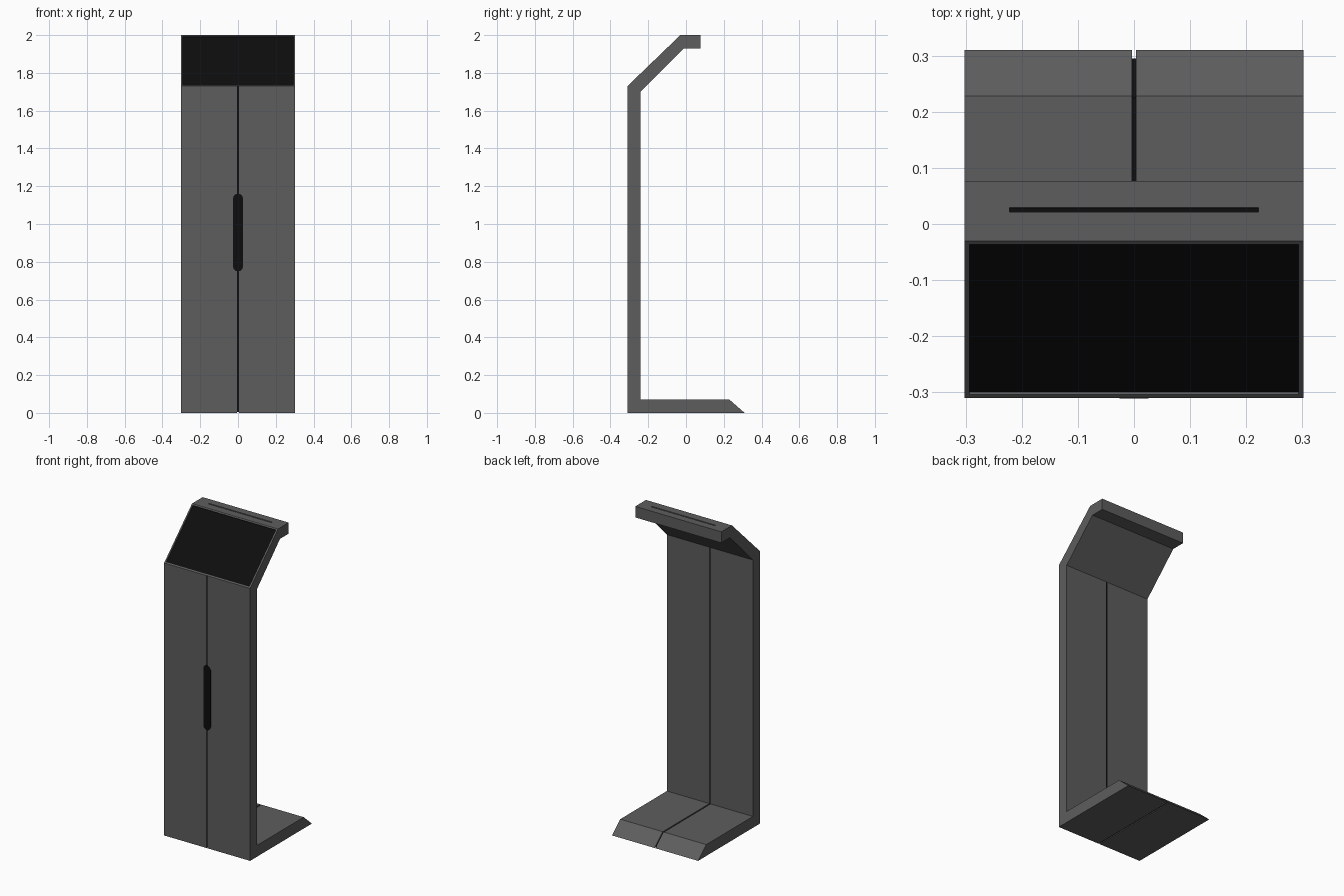
import bpy, bmesh, math
from mathutils import Vector

cube = bpy.data.objects.get("Cube")
if cube:
    bpy.data.objects.remove(cube, do_unlink=True)


def material(name, value):
    m = bpy.data.materials.new(name)
    m.use_nodes = True
    color = (value, value, value, 1)
    m.diffuse_color = color
    m.node_tree.nodes["Principled BSDF"].inputs["Base Color"].default_value = color
    return m


GREY = material("dark grey metal", 0.11)
BLACK = material("black", 0.004)
HALF = 0.302   # half width of the stand
SEAM = 0.004   # half width of the centre seam


def prism(points, direction):
    """Closed bmesh made by sweeping a flat outline along a vector."""
    bm = bmesh.new()
    face = bm.faces.new([bm.verts.new(p) for p in points])
    swept = bmesh.ops.extrude_face_region(bm, geom=[face])["geom"]
    verts = [g for g in swept if isinstance(g, bmesh.types.BMVert)]
    bmesh.ops.translate(bm, verts=verts, vec=direction)
    bmesh.ops.recalc_face_normals(bm, faces=bm.faces)
    return bm


def side_prism(outline, x0, x1):
    return prism([(x0, y, z) for y, z in outline], (x1 - x0, 0, 0))


def finish(bm, name, *materials):
    mesh = bpy.data.meshes.new(name)
    bm.to_mesh(mesh)
    bm.free()
    for m in materials:
        mesh.materials.append(m)
    obj = bpy.data.objects.new(name, mesh)
    bpy.context.collection.objects.link(obj)
    return obj


def facing(bm, direction):
    return max(bm.faces, key=lambda f: f.normal.dot(Vector(direction).normalized()))


def sink(bm, face, depth):
    """Push a face inward and paint its floor black."""
    bmesh.ops.inset_individual(bm, faces=[face], thickness=0.0003, depth=-depth)
    face.material_index = 1


# Column and foot, split in two halves by the seam
body = [(-0.31, 0), (0.31, 0), (0.228, 0.072), (-0.24, 0.072), (-0.24, 1.7), (-0.31, 1.73)]
for side, name in ((1, "left_body"), (-1, "right_body")):
    finish(side_prism(body, side * SEAM, side * HALF), name, GREY)

# Dark strip at the bottom of the seam
core = [(-0.304, 0.006), (0.295, 0.006), (0.225, 0.066),
        (-0.246, 0.066), (-0.246, 1.702), (-0.304, 1.727)]
finish(side_prism(core, -0.01, 0.01), "seam_core", BLACK)

# Head with sloped display and top ledge
head = [(-0.31, 1.73), (-0.03, 2), (0.077, 2), (0.077, 1.93), (-0.01, 1.93), (-0.24, 1.7)]
bm = side_prism(head, -HALF, HALF)
display = facing(bm, (0, -1, 1))
bmesh.ops.inset_individual(bm, faces=[display], thickness=0.012, depth=0)
sink(bm, display, 0.006)

# Long slot in the ledge
bm.normal_update()
slot = facing(bm, (0, 0, 1))
bmesh.ops.inset_individual(bm, faces=[slot], thickness=0.02, depth=0)
middle = slot.calc_center_median().y
for v in slot.verts:
    v.co.x = math.copysign(0.222, v.co.x)
    v.co.y = 0.025 + math.copysign(0.004, v.co.y - middle)
sink(bm, slot, 0.005)
finish(bm, "head", GREY, BLACK)

# Rounded upright slot on the front
radius, reach = 0.026, 0.18
outline = []
for end in (1, -1):
    for i in range(9):
        a = math.pi * i / 8
        outline.append((end * radius * math.cos(a), -0.311,
                        0.955 + end * (reach + radius * math.sin(a))))
finish(prism(outline, (0, 0.008, 0)), "front_slot", BLACK)
